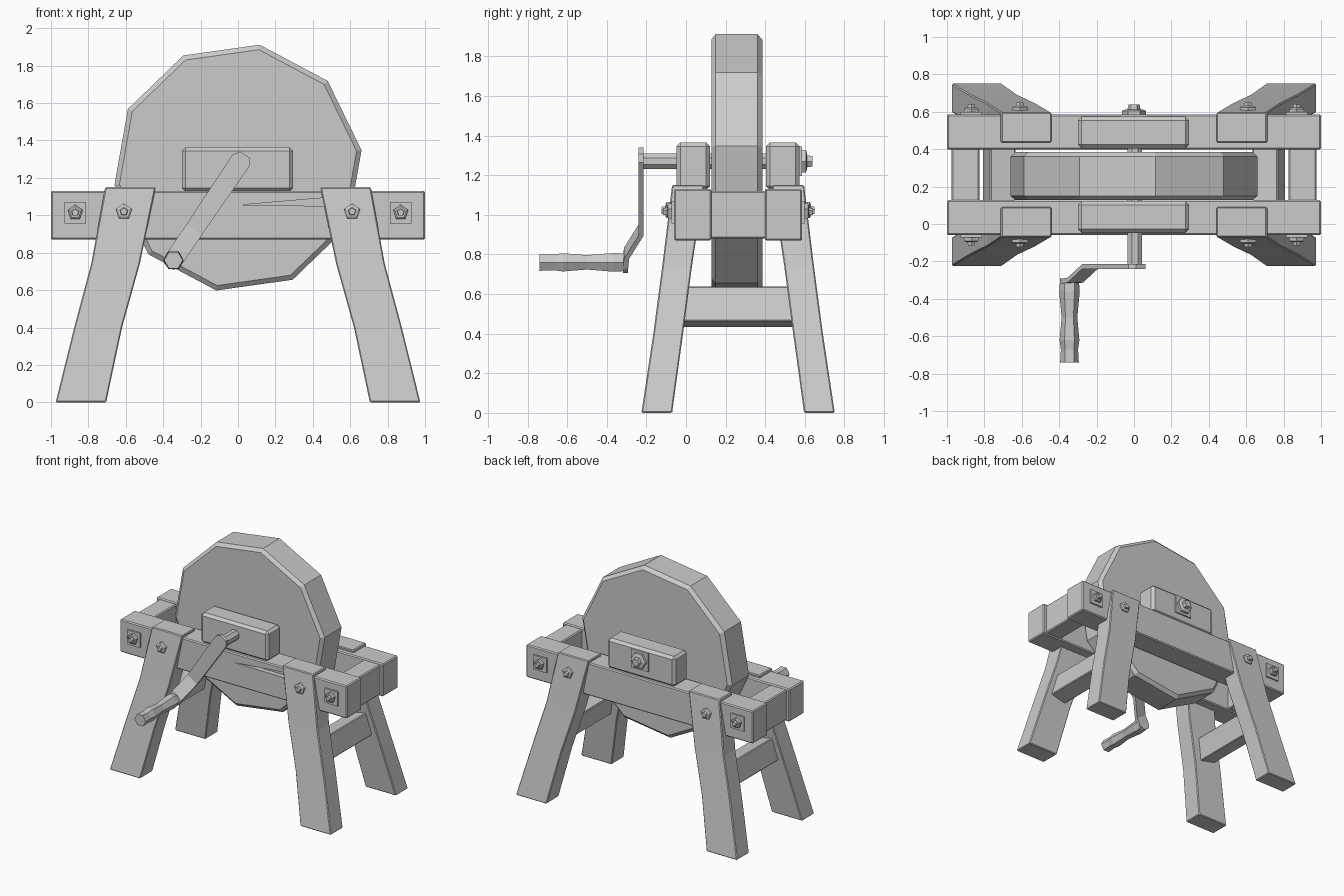
import bpy, bmesh, math
from mathutils import Vector, Matrix

if "Cube" in bpy.data.objects:
    bpy.data.objects.remove(bpy.data.objects["Cube"], do_unlink=True)

grey = bpy.data.materials.new("plain grey")
grey.use_nodes = True
grey.diffuse_color = (0.6, 0.6, 0.6, 1)
grey.node_tree.nodes["Principled BSDF"].inputs["Base Color"].default_value = (0.6, 0.6, 0.6, 1)

MID = 0.263  # depth of the frame's centre plane


def finish(name, bm, bevel=0):
    bmesh.ops.recalc_face_normals(bm, faces=bm.faces)
    mesh = bpy.data.meshes.new(name)
    bm.to_mesh(mesh)
    bm.free()
    mesh.materials.append(grey)
    ob = bpy.data.objects.new(name, mesh)
    bpy.context.collection.objects.link(ob)
    if bevel:
        mod = ob.modifiers.new("chamfer", "BEVEL")
        mod.width = bevel
        mod.segments = 1
        mod.limit_method = "ANGLE"
    return ob


def loft(name, rings, bevel=0):
    """Skin a list of equal point rings and cap both ends."""
    bm = bmesh.new()
    vs = [[bm.verts.new(p) for p in ring] for ring in rings]
    n = len(vs[0])
    for a, b in zip(vs, vs[1:]):
        for i in range(n):
            j = (i + 1) % n
            bm.faces.new((a[i], a[j], b[j], b[i]))
    bm.faces.new(vs[0])
    bm.faces.new(vs[-1])
    return finish(name, bm, bevel)


def box(name, x, y, z, bevel=0, tilt=0):
    bm = bmesh.new()
    bmesh.ops.create_cube(bm, size=1)
    size = Matrix.Diagonal((x[1] - x[0], y[1] - y[0], z[1] - z[0], 1))
    centre = Vector((sum(x) / 2, sum(y) / 2, sum(z) / 2))
    bm.transform(Matrix.Translation(centre) @ Matrix.Rotation(tilt, 4, "Y") @ size)
    return finish(name, bm, bevel)


def turned(name, x, z, profile, sides, start=0):
    """Faceted solid along y from (y, radius) pairs."""
    angles = [start + math.tau * i / sides for i in range(sides)]
    return loft(name, [[(x + r * math.cos(a), y, z + r * math.sin(a)) for a in angles]
                       for y, r in profile])


def depth(y, sy):
    """Mirror a front depth to the back when sy is -1."""
    return y if sy > 0 else 2 * MID - y


def nut(name, x, z, y, sy, r):
    steps = [(0, r), (0.02, r), (0.026, r * 0.75), (0.026, r * 0.5), (0.045, r * 0.45)]
    turned(name, x, z, [(depth(y - d, sy), q) for d, q in steps], 5, math.pi / 2)


# Grinding stone
turned("grindstone", 0, 1.255,
       [(0.128, 0.64), (0.15, 0.667), (0.36, 0.667), (0.385, 0.64)], 10, math.radians(8))

for sy, side in ((1, "front"), (-1, "back")):
    # Long rail and bearing block
    rail_y = sorted((depth(-0.06, sy), depth(0.128, sy)))
    rail = box(side + "_rail", (-1, 1), rail_y, (0.87, 1.13), 0.008)
    block_y = sorted((depth(-0.048, sy), depth(0.122, sy)))
    box(side + "_bearing_block", (-0.3, 0.295), block_y, (1.125, 1.365), 0.02)

    # Split in the front rail's wood
    if sy > 0:
        split = [(0.0, 1.054), (0.48, 1.05), (0.48, 1.095)]
        cutter = loft("split_cutter", [[(x, y, z) for x, z in split] for y in (-0.1, -0.02)])
        cutter.hide_render = True
        cutter.hide_viewport = True
        cut = rail.modifiers.new("split", "BOOLEAN")
        cut.operation = "DIFFERENCE"
        cut.object = cutter

    for sx, hand in ((1, "left"), (-1, "right")):
        # Splayed leg with a slight knee: height, inner x, outer x, outer y, inner y
        rings = []
        for z, x0, x1, y0, y1 in ((0, 0.705, 0.975, -0.225, -0.07),
                                  (0.4, 0.62, 0.876, -0.165, -0.015),
                                  (0.74, 0.525, 0.785, -0.12, 0.03),
                                  (1.15, 0.44, 0.71, -0.07, 0.092)):
            a, b = depth(y0, sy), depth(y1, sy)
            rings.append([(sx * x0, a, z), (sx * x1, a, z), (sx * x1, b, z), (sx * x0, b, z)])
        loft(f"{side}_{hand}_leg", rings, 0.006)
        nut(f"{side}_{hand}_leg_nut", sx * 0.61, 1.02, -0.078, sy, 0.045)

        # Square washer plate and nut at the rail end
        plate_y = sorted((depth(-0.072, sy), depth(-0.055, sy)))
        box(f"{side}_{hand}_washer", (sx * 0.87 - 0.058, sx * 0.87 + 0.058), plate_y, (0.955, 1.07))
        nut(f"{side}_{hand}_rail_nut", sx * 0.87, 1.015, -0.07, sy, 0.042)

# Cross beams between the rails, and stretchers between the legs
for sx, hand in ((1, "left"), (-1, "right")):
    box(hand + "_cross_beam", sorted((sx * 0.825, sx * 0.975)), (0.1, 0.42), (0.88, 1.12), 0.008)
    box(hand + "_stretcher", (sx * 0.72 - 0.07, sx * 0.72 + 0.07),
        (-0.03, 0.555), (0.445, 0.625), 0.006, -sx * 0.22)

# Axle with its back washer and nut
turned("axle", 0.005, 1.27, [(-0.235, 0.042), (0.6, 0.042)], 8, math.pi / 8)
box("axle_washer", (-0.075, 0.075), (0.57, 0.585), (1.195, 1.345))
turned("axle_nut", 0, 1.27, [(0.58, 0.065), (0.605, 0.065), (0.612, 0.045),
                             (0.612, 0.035), (0.638, 0.03)], 6)

# Cranked arm: a flat bar stepping outward near the grip
top, grip = Vector((0, 0, 1.27)), Vector((-0.345, 0, 0.76))
along = (grip - top).normalized()
across = Vector((-along.z, 0, along.x))
rings = []
for t, y, w in ((-0.065, -0.227, 0.03), (-0.03, -0.227, 0.055), (0.42, -0.227, 0.05),
                (0.56, -0.3, 0.05), (0.62, -0.305, 0.05), (0.66, -0.305, 0.03)):
    c = top + along * t
    rings.append([c + across * (w * s) + Vector((0, y + d, 0))
                  for s, d in ((-1, -0.013), (1, -0.013), (1, 0.013), (-1, 0.013))])
loft("crank_arm", rings)

# Hand grip
turned("crank_grip", -0.345, 0.76,
       [(-0.3, 0.05), (-0.36, 0.055), (-0.5, 0.042), (-0.62, 0.053), (-0.67, 0.046), (-0.74, 0.05)],
       6)
